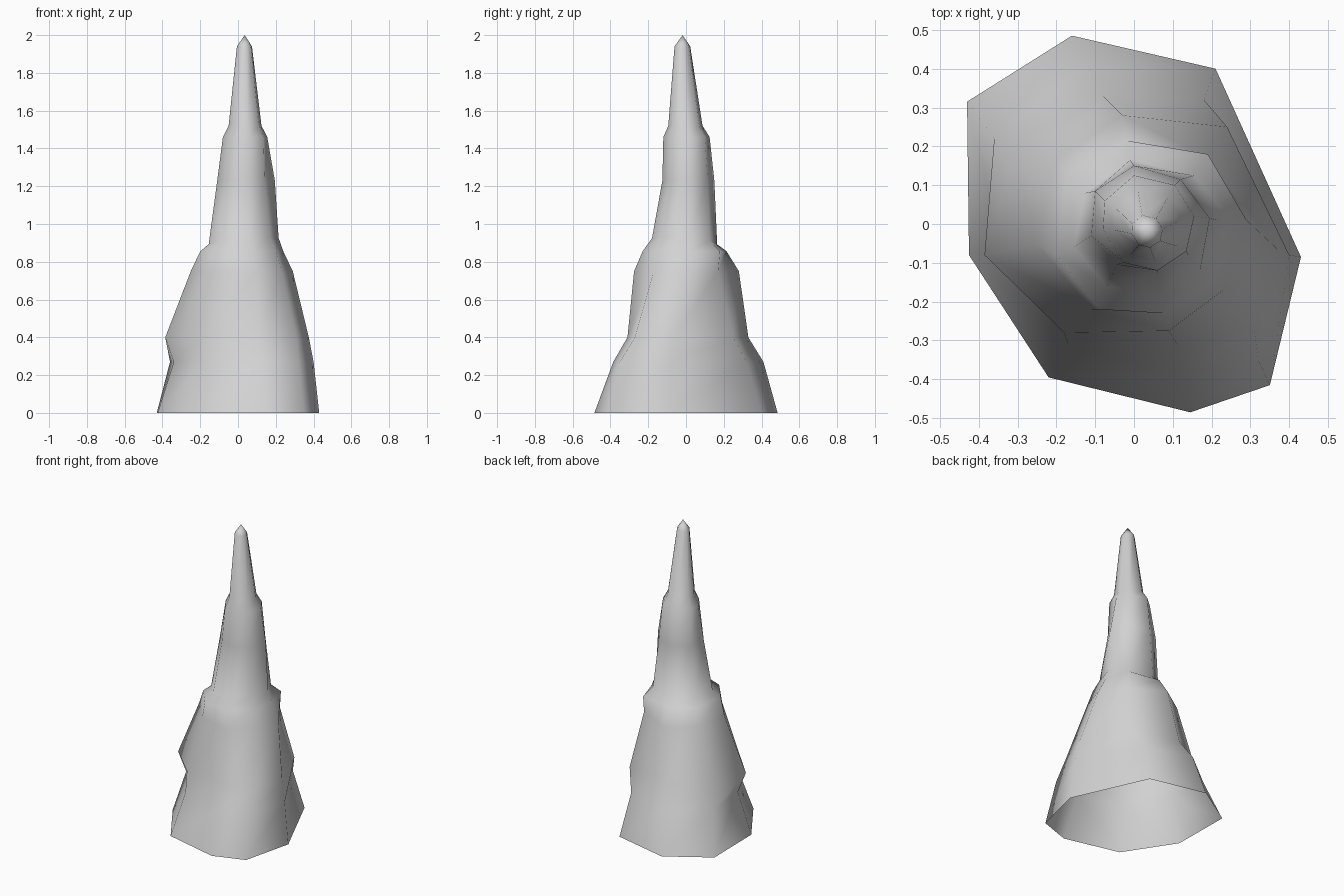
import bpy
import bmesh
from mathutils import Vector

cube = bpy.data.objects.get("Cube")
if cube:
    bpy.data.objects.remove(cube, do_unlink=True)

# Stone material
stone = bpy.data.materials.new("light_grey_stone")
stone.use_nodes = True
GREY = (0.65, 0.65, 0.65, 1)
stone.diffuse_color = GREY
stone.node_tree.nodes["Principled BSDF"].inputs["Base Color"].default_value = GREY

# Irregular eight-cornered cross-sections by height, clockwise from back right
SECTIONS = {
    0: [(-.43, .315), (-.16, .485), (.21, .4), (.43, -.085),
        (.35, -.415), (.145, -.485), (-.22, -.395), (-.425, -.08)],
    .27: [(-.36, .22), (-.12, .41), (.18, .32), (.4, -.08),
          (.32, -.35), (.125, -.385), (-.17, -.31), (-.34, -.06)],
    .4: [(-.31, .19), (-.08, .33), (.24, .25), (.375, -.07),
         (.31, -.27), (.11, -.31), (-.18, -.28), (-.385, -.08)],
    .75: [(-.2, .165), (-.03, .28), (.19, .17), (.29, .01),
          (.23, -.17), (.09, -.275), (-.11, -.22), (-.25, -.05)],
    .855: [(-.17, .125), (-.02, .215), (.19, .18), (.24, .02),
           (.2, -.15), (.08, -.23), (-.09, -.22), (-.2, -.08)],
    .905: [(-.125, .08), (-.01, .165), (.155, .125), (.215, .01),
           (.17, -.12), (.07, -.18), (-.07, -.16), (-.155, -.06)],
    1.23: [(-.1, .085), (0, .15), (.12, .115), (.195, .015),
           (.14, -.08), (.06, -.125), (-.045, -.105), (-.11, -.03)],
    1.46: [(-.075, .06), (0, .125), (.105, .1), (.155, .02),
           (.135, -.07), (.06, -.12), (-.025, -.1), (-.08, -.015)],
}
LEDGE = .905

# The spire repeats the last section: height, scale, centre x, centre y
SPIRE = [(1.52, .74, .035, -.005), (1.94, .34, .033, -.02)]
TIP = (.035, -.018, 2)


def ledge_tilt(x, y):
    """Slope of the ledge, higher towards the left front."""
    return 0.1 * x - 0.07 * y


def add_ring(bm, points):
    return [bm.verts.new(p) for p in points]


def bridge(bm, low, high):
    """Join two rings with a band of quads."""
    for i in range(len(low)):
        j = (i + 1) % len(low)
        bm.faces.new((low[j], low[i], high[i], high[j]))


bm = bmesh.new()

# Body rings
rings = []
for z, outline in SECTIONS.items():
    rings.append(add_ring(bm, [
        (x, y, z + (ledge_tilt(x, y) if z == LEDGE else 0))
        for x, y in outline]))

# Spire rings, shrunk about their middle
top = [Vector(v.co) for v in rings[-1]]
middle = sum(top, Vector()) / len(top)
for z, scale, cx, cy in SPIRE:
    centre = Vector((cx, cy, z))
    rings.append(add_ring(bm, [centre + (p - middle) * scale for p in top]))

# Skin, left open underneath and closed with a point
for low, high in zip(rings, rings[1:]):
    bridge(bm, low, high)
tip = bm.verts.new(TIP)
last = rings[-1]
for i in range(len(last)):
    bm.faces.new((last[(i + 1) % len(last)], last[i], tip))
for face in bm.faces:
    face.smooth = True

mesh = bpy.data.meshes.new("stalagmite")
bm.to_mesh(mesh)
bm.free()
mesh.materials.append(stone)
bpy.context.collection.objects.link(bpy.data.objects.new("stalagmite", mesh))
